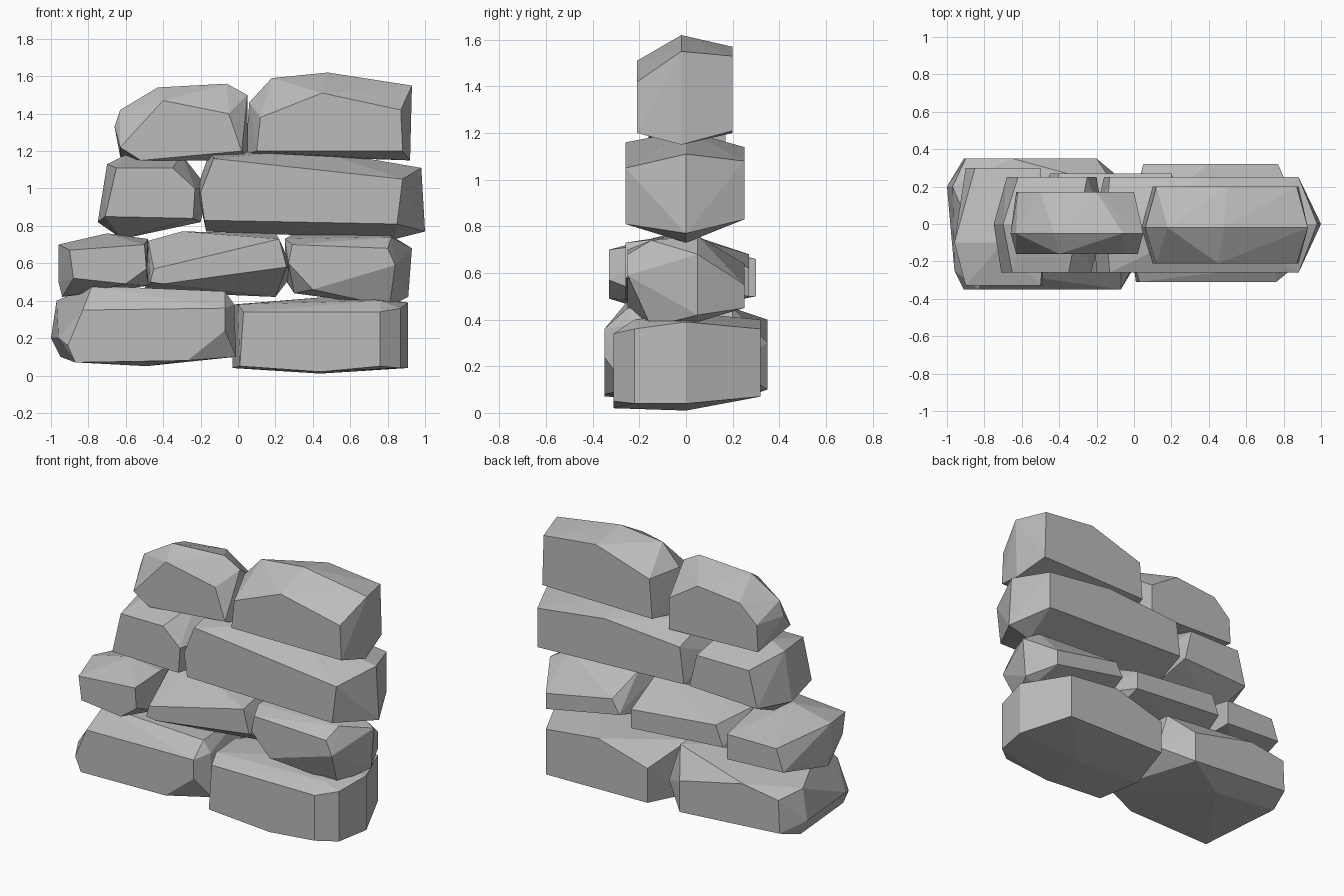
import bpy
import bmesh

# Remove the default cube
default_cube = bpy.data.objects.get("Cube")
if default_cube:
    bpy.data.objects.remove(default_cube, do_unlink=True)

# One plain stone colour
stone_grey = bpy.data.materials.new("stone grey")
stone_grey.use_nodes = True
stone_colour = (0.5, 0.5, 0.5, 1)
stone_grey.diffuse_color = stone_colour
shader = next(node for node in stone_grey.node_tree.nodes
              if node.type == 'BSDF_PRINCIPLED')
shader.inputs["Base Color"].default_value = stone_colour


def build_stone(name, **slices):
    """Wrap a faceted hull around outlines; each slice is (y, [(x, z), ...])."""
    mesh = bpy.data.meshes.new(name)
    shape = bmesh.new()
    for depth, outline in slices.values():
        for across, height in outline:
            shape.verts.new((across, depth, height))
    hull = bmesh.ops.convex_hull(shape, input=shape.verts, use_existing_faces=False)
    # Points left inside the hull are dropped
    loose = [vert for vert in shape.verts if not vert.link_faces]
    bmesh.ops.delete(shape, geom=loose, context='VERTS')
    bmesh.ops.recalc_face_normals(shape, faces=shape.faces)
    shape.to_mesh(mesh)
    shape.free()
    mesh.materials.append(stone_grey)
    stone = bpy.data.objects.new(name, mesh)
    bpy.context.collection.objects.link(stone)
    return stone


# Bottom course
build_stone(
    "bottom_left_stone",
    front=(-.35, [(-.91, .16), (-.83, .35), (-.07, .36), (-.07, .24), (-.27, .08), (-.87, .07)]),
    shoulder=(-.25, [(-.78, .48), (-.07, .45), (-.02, .38), (-.01, .1), (-.96, .2)]),
    core=(.2, [(-1, .2), (-.97, .4), (-.95, .1), (-.49, .05), (-.1, .45), (-.02, .2)]),
    back=(.35, [(-.91, .15), (-.9, .36), (-.65, .4), (-.2, .3), (-.2, .1)]),
)
build_stone(
    "bottom_right_stone",
    front=(-.31, [(.01, .05), (.03, .34), (.76, .34), (.76, .05), (.44, .02)]),
    shoulder=(-.22, [(0, .38), (.76, .4), (.87, .36), (.87, .04)]),
    core=(0, [(-.03, .04), (-.02, .38), (.44, .01), (.91, .04), (.91, .39), (.6, .43)]),
    back=(.32, [(.05, .08), (.05, .3), (.4, .4), (.77, .36), (.77, .07)]),
)

# Second course
build_stone(
    "lower_left_stone",
    front=(-.33, [(-.88, .52), (-.9, .67), (-.5, .7), (-.49, .57), (-.6, .49)]),
    core=(-.1, [(-.96, .5), (-.96, .7), (-.7, .76), (-.48, .73), (-.48, .48), (-.94, .42)]),
    back=(.3, [(-.9, .52), (-.85, .66), (-.5, .66), (-.5, .5)]),
)
build_stone(
    "lower_middle_stone",
    front=(-.26, [(-.47, .5), (-.45, .57), (.22, .73), (.26, .58), (-.4, .49)]),
    core=(0, [(-.5, .45), (-.48, .72), (-.3, .77), (.2, .76), (.3, .55), (.2, .42)]),
    back=(.27, [(-.45, .55), (-.4, .68), (.2, .62), (.2, .5)]),
)
build_stone(
    "lower_right_stone",
    front=(-.25, [(.27, .6), (.29, .7), (.8, .68), (.84, .59), (.4, .46)]),
    shoulder=(-.15, [(.25, .73), (.3, .44), (.81, .37), (.82, .74)]),
    core=(.05, [(.26, .5), (.3, .76), (.8, .76), (.93, .68), (.91, .42), (.84, .39)]),
    back=(.25, [(.3, .55), (.35, .64), (.82, .55), (.82, .45)]),
)

# Third course
build_stone(
    "upper_left_stone",
    front=(-.26, [(-.71, .85), (-.65, 1.11), (-.35, 1.11), (-.23, 1), (-.24, .84)]),
    core=(0, [(-.75, .82), (-.7, 1.13), (-.6, 1.18), (-.3, 1.18), (-.16, 1),
              (-.2, .82), (-.62, .73)]),
    back=(.25, [(-.68, .85), (-.62, 1.08), (-.25, 1.08), (-.2, .87)]),
)
build_stone(
    "upper_right_stone",
    front=(-.26, [(-.18, .83), (-.2, .98), (-.13, 1.16), (.88, 1.05), (.85, .81)]),
    core=(0, [(-.22, 1), (-.17, .77), (-.15, 1.2), (.4, 1.21), (.98, 1.11),
              (1, .77), (.84, .73)]),
    back=(.25, [(-.16, .87), (-.13, 1.1), (.4, 1.14), (.88, 1.08), (.88, .83)]),
)

# Top course
build_stone(
    "top_left_stone",
    front=(-.16, [(-.63, 1.22), (-.52, 1.15), (-.05, 1.4), (.02, 1.2), (-.4, 1.47)]),
    core=(-.05, [(-.66, 1.33), (-.63, 1.42), (-.43, 1.54), (-.06, 1.56), (.05, 1.5), (.05, 1.15)]),
    back=(.17, [(-.63, 1.17), (-.62, 1.34), (-.5, 1.45), (-.2, 1.48), (0, 1.35), (0, 1.15)]),
)
build_stone(
    "top_right_stone",
    front=(-.21, [(.1, 1.2), (.12, 1.38), (.45, 1.51), (.87, 1.42), (.88, 1.2)]),
    core=(-.02, [(.04, 1.18), (.06, 1.46), (.18, 1.59), (.48, 1.62), (.93, 1.55), (.92, 1.15)]),
    back=(.2, [(.1, 1.2), (.12, 1.45), (.5, 1.57), (.87, 1.53), (.88, 1.21)]),
)
